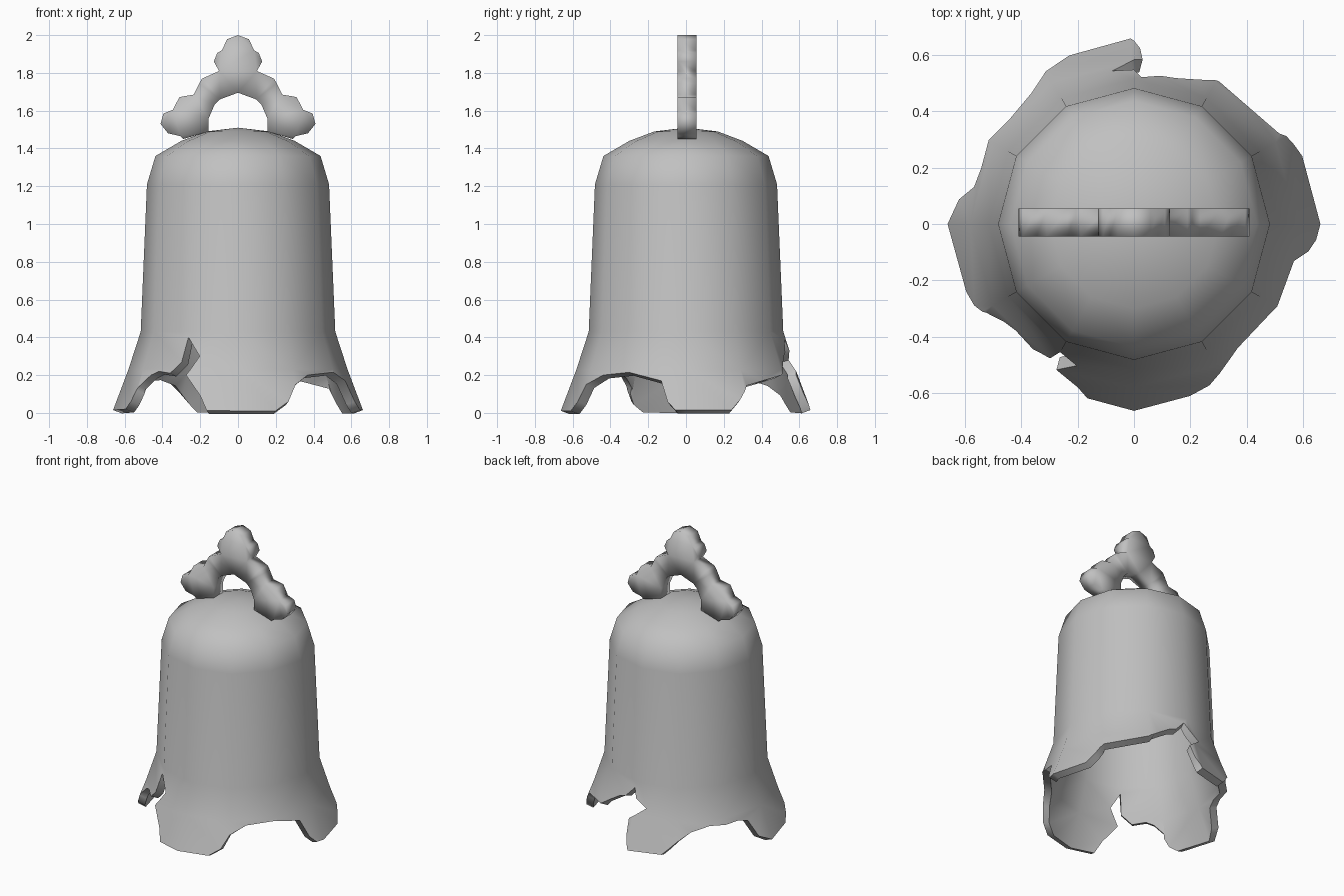
import bpy
import bmesh
from math import radians, cos, sin
from mathutils import Vector, geometry

cube = bpy.data.objects.get("Cube")
if cube:
    bpy.data.objects.remove(cube)

metal = bpy.data.materials.new("grey_metal")
metal.use_nodes = True
GREY = (0.53, 0.53, 0.53, 1)
metal.diffuse_color = GREY
metal.node_tree.nodes["Principled BSDF"].inputs["Base Color"].default_value = GREY


def add_object(name, bm):
    """Turn a bmesh into a selected, active scene object."""
    mesh = bpy.data.meshes.new(name)
    bm.to_mesh(mesh)
    bm.free()
    mesh.materials.append(metal)
    obj = bpy.data.objects.new(name, mesh)
    bpy.context.collection.objects.link(obj)
    bpy.ops.object.select_all(action='DESELECT')
    obj.select_set(True)
    bpy.context.view_layer.objects.active = obj
    return obj


# Bell profile (radius, height), swept round twelve flat sides
PROFILE = [(.667, 0), (.58, .23), (.515, .43), (.482, 1.21),
           (.437, 1.36), (.3, 1.44), (.168, 1.49), (0, 1.51)]
SIDE = 30

# Broken rim, as (angle in degrees, height) round the bell
RIM = [(-180, .015), (-158, .02), (-153, .06), (-149, .14), (-143, .2),
       (-138, .22), (-129, .21), (-122, .27), (-120, .4), (-112, .3),
       (-118, .2), (-113, .14), (-109, .09), (-105, .012), (-72, .01),
       (-65, .06), (-60, .15), (-50, .2), (-31, .215), (-13, .17),
       (-9, .06), (-5, .015), (22, .015), (27, .07), (32, .145), (44, .17),
       (59, .2), (66, .25), (74, .3), (80, .32), (87, .39), (90, .33),
       (98, .28), (87, .2), (88, .1), (91, .015), (111, .02), (115, .06),
       (120, .11), (128, .16), (140, .19), (160, .19), (167, .17),
       (172, .06), (180, .015)]
SCALE = 100  # degrees per flat unit


def radius_at(z):
    for (r0, z0), (r1, z1) in zip(PROFILE, PROFILE[1:]):
        if z <= z1:
            return r0 + (r1 - r0) * (z - z0) / (z1 - z0)
    return 0


def wrap(p):
    """Bend a flat (angle, height) point round the twelve-sided bell."""
    a, z = p.x * SCALE, p.y
    facet = cos(radians(SIDE / 2)) / cos(radians(a % SIDE - SIDE / 2))
    r = radius_at(z) * facet
    return Vector((r * cos(radians(a)), r * sin(radians(a)), z))


def inside(p, outline):
    hit = False
    for a, b in zip(outline, outline[1:] + outline[:1]):
        if (a.y > p.y) != (b.y > p.y):
            if p.x < a.x + (b.x - a.x) * (p.y - a.y) / (b.y - a.y):
                hit = not hit
    return hit


# Flat pattern: profile rows, facet lines and the broken rim
points, edges = [], []


def add_line(line):
    start = len(points)
    points.extend(line)
    edges.extend((i, i + 1) for i in range(start, len(points) - 1))


top = PROFILE[-1][1]
angles = range(-180, 181, SIDE)
for _, z in PROFILE:
    add_line([Vector((a / SCALE, z)) for a in angles])
for a in angles:
    add_line([Vector((a / SCALE, z)) for _, z in PROFILE])
rim = [Vector((a / SCALE, z)) for a, z in RIM]
add_line(rim)
outline = rim + [Vector((rim[-1].x, top)), Vector((rim[0].x, top))]
flat, _, faces, *_ = geometry.delaunay_2d_cdt(points, edges, [], 0, 1e-5)

bm = bmesh.new()
verts = [bm.verts.new(wrap(p)) for p in flat]
for face in faces:
    middle = sum((flat[i] for i in face), Vector((0, 0))) / len(face)
    if inside(middle, outline):
        bm.faces.new([verts[i] for i in face])
bmesh.ops.delete(bm, geom=[v for v in bm.verts if not v.link_faces], context='VERTS')
bmesh.ops.remove_doubles(bm, verts=bm.verts, dist=1e-4)
bmesh.ops.dissolve_degenerate(bm, edges=bm.edges, dist=1e-4)
bell = add_object("bell_body", bm)

# Wall thickness, inwards
wall = bell.modifiers.new("wall", 'SOLIDIFY')
wall.thickness = .05
wall.offset = -1
bpy.ops.object.modifier_apply(modifier=wall.name)
bpy.ops.object.shade_smooth_by_angle(angle=radians(60))

# Knobbly arched handle: half outline (x, z), mirrored and extruded
HALF = [(0, 2), (.058, 1.978), (.085, 1.92), (.11, 1.905), (.128, 1.86),
        (.1, 1.81), (.19, 1.77), (.205, 1.745), (.235, 1.685), (.31, 1.672),
        (.345, 1.605), (.395, 1.585), (.41, 1.53), (.37, 1.48), (.305, 1.465),
        (.29, 1.45), (.155, 1.49), (.155, 1.56), (.125, 1.63), (.095, 1.66),
        (0, 1.695)]
loop = HALF + [(-x, z) for x, z in HALF[-2:0:-1]]
bm = bmesh.new()
front = bm.faces.new([bm.verts.new((x, -.045, z)) for x, z in loop])
grown = bmesh.ops.extrude_face_region(bm, geom=[front], use_keep_orig=True)["geom"]
bmesh.ops.translate(bm, vec=(0, .1, 0),
                    verts=[g for g in grown if isinstance(g, bmesh.types.BMVert)])
bmesh.ops.recalc_face_normals(bm, faces=bm.faces)
bmesh.ops.triangulate(bm, faces=[f for f in bm.faces if len(f.verts) > 4])
add_object("handle", bm)
bpy.ops.object.shade_smooth()
